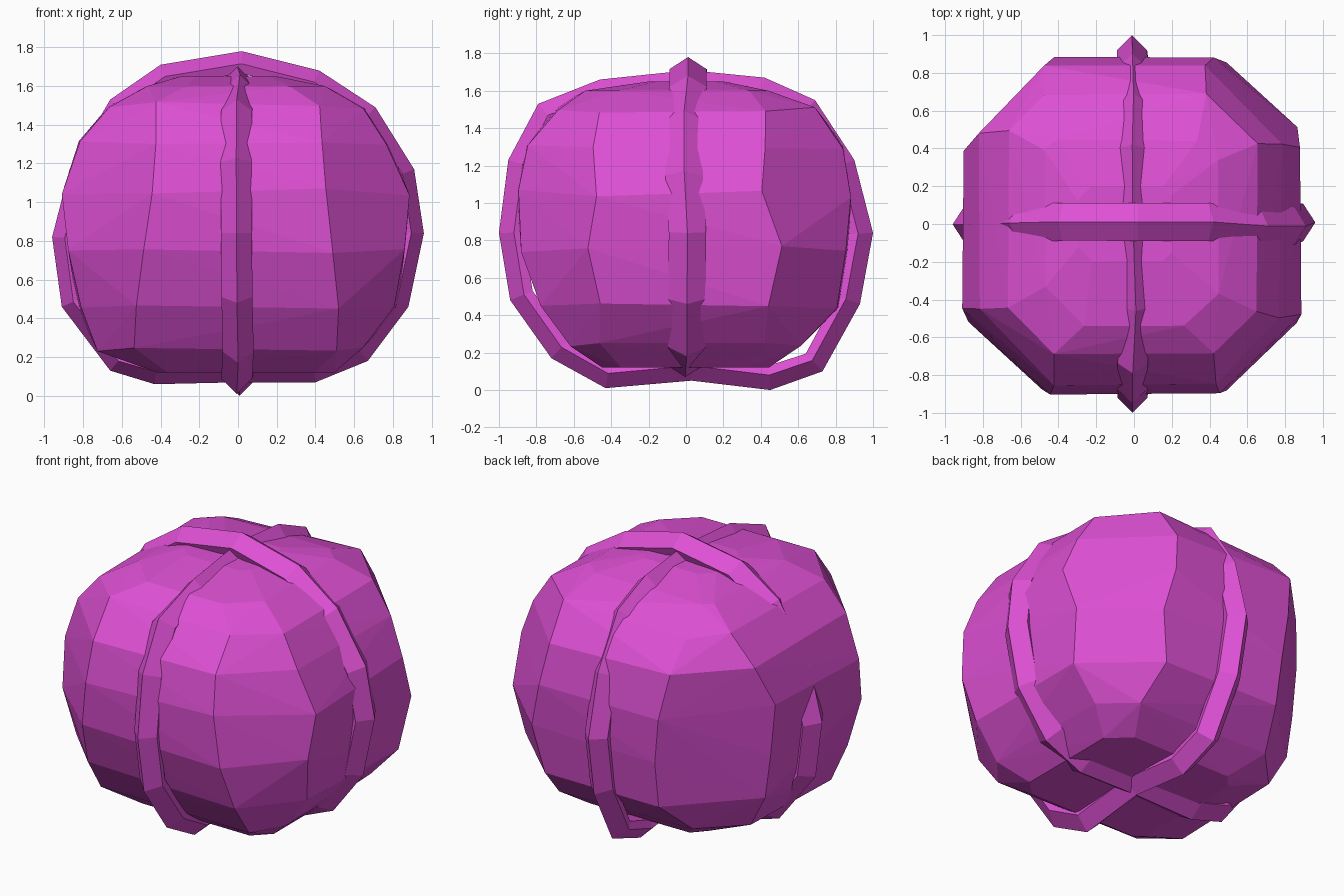
import bpy
import bmesh
import random
from math import sqrt
from mathutils import Vector

cube = bpy.data.objects.get("Cube")
if cube:
    bpy.data.objects.remove(cube, do_unlink=True)

magenta = bpy.data.materials.new("magenta")
magenta.use_nodes = True
colour = (0.73, 0.08, 0.66, 1)
magenta.diffuse_color = colour
magenta.node_tree.nodes["Principled BSDF"].inputs["Base Color"].default_value = colour


def finish(bm, name):
    """Turn a bmesh into a flat-shaded object in the scene."""
    bmesh.ops.recalc_face_normals(bm, faces=bm.faces)
    mesh = bpy.data.meshes.new(name)
    bm.to_mesh(mesh)
    bm.free()
    mesh.materials.append(magenta)
    obj = bpy.data.objects.new(name, mesh)
    bpy.context.collection.objects.link(obj)
    return obj


def outline(right, left, front, back, corners):
    """Eight-sided cross-section from its four sides and four chamfered corners."""
    front_left, back_left, back_right, front_right = (c * sqrt(2) for c in corners)
    return [(left, left - front_left), (left, back_left - left),
            (back_left - back, back), (back - back_right, back),
            (right, back_right + right), (right, -front_right - right),
            (-front_right - front, front), (front_left + front, front)]


def boulder(name, levels, seed):
    """Faceted convex rock wrapped around a stack of cross-sections."""
    rng = random.Random(seed)
    bm = bmesh.new()
    for z, *sides, corners in levels:
        for x, y in outline(*sides, corners):
            shrink = rng.uniform(0.97, 1)
            lift = rng.uniform(-0.02, 0.02) if 0.2 < z < 1.55 else 0
            bm.verts.new((x * shrink, y * shrink, z + lift))
    hull = bmesh.ops.convex_hull(bm, input=bm.verts)
    loose = {e for e in hull["geom_interior"] if isinstance(e, bmesh.types.BMVert)}
    bmesh.ops.delete(bm, geom=list(loose), context="VERTS")
    return finish(bm, name)


def band(name, path, across, half_width, shoulder, seed):
    """Closed hoop with a ridged section; path holds (horizontal, z) ridge points."""
    rng = random.Random(seed)
    along = Vector((0, 0, 1)).cross(across)
    points = [along * h + Vector((0, 0, z)) for h, z in path]
    # Section as (sideways, inward): ridge, shoulders, narrower inner face
    inner, depth = half_width * 0.8, shoulder + 0.05
    section = [(0, 0), (half_width, shoulder), (inner, depth),
               (-inner, depth), (-half_width, shoulder)]
    bm = bmesh.new()
    rings = []
    for i, p in enumerate(points):
        tangent = (points[(i + 1) % len(points)] - points[i - 1]).normalized()
        inward = tangent.cross(across).normalized()
        if inward.dot(Vector((0, 0, 0.87)) - p) < 0:
            inward = -inward
        shift = rng.uniform(-0.012, 0.012)
        rings.append([bm.verts.new(p + across * (s + shift) + inward * d)
                      for s, d in section])
    count = len(section)
    for i, ring in enumerate(rings):
        after = rings[(i + 1) % len(rings)]
        for j in range(count):
            k = (j + 1) % count
            bm.faces.new((ring[j], ring[k], after[k], after[j]))
    return finish(bm, name)


# Body: height, right, left, front, back, then corner reach
# (front left, back left, back right, front right)
boulder("body", [
    (0.12, -0.42, 0.5, -0.45, 0.45, (0.6, 0.58, 0.56, 0.58)),
    (0.24, -0.73, 0.66, -0.62, 0.62, (0.8, 0.77, 0.78, 0.82)),
    (0.45, -0.83, 0.83, -0.78, 0.83, (0.92, 0.9, 0.86, 0.93)),
    (0.75, -0.88, 0.87, -0.9, 0.88, (0.99, 0.98, 0.9, 0.99)),
    (1.05, -0.92, 0.9, -0.92, 0.89, (0.98, 0.93, 0.93, 0.97)),
    (1.3, -0.83, 0.79, -0.86, 0.84, (0.92, 0.86, 0.93, 0.91)),
    (1.5, -0.68, 0.66, -0.7, 0.7, (0.8, 0.77, 0.84, 0.8)),
    (1.6, -0.48, 0.45, -0.55, 0.45, (0.58, 0.56, 0.62, 0.58)),
    (1.65, -0.3, 0.2, -0.2, 0.2, (0.25, 0.25, 0.3, 0.3)),
], 6)

# Hoop running side to side over the top
side_path = [(0.02, 1.78), (0.42, 1.68), (0.71, 1.49), (0.91, 1.17),
             (0.96, 0.84), (0.88, 0.46), (0.67, 0.18), (0.4, 0.07),
             (0, 0.07), (-0.43, 0.06), (-0.66, 0.13), (-0.91, 0.46),
             (-0.96, 0.82), (-0.87, 1.17), (-0.66, 1.53), (-0.4, 1.71)]
# The path runs along -x for this hoop, so flip it
band("side_to_side_band", [(-h, z) for h, z in side_path],
     Vector((0, 1, 0)), 0.1, 0.065, 2)

# Hoop running front to back
front_path = [(0.02, 1.71), (0.42, 1.67), (0.69, 1.55), (0.9, 1.23),
              (1, 0.84), (0.93, 0.46), (0.73, 0.1), (0.45, 0),
              (0.03, 0.05), (-0.43, 0.01), (-0.72, 0.17), (-0.94, 0.48),
              (-1, 0.84), (-0.95, 1.23), (-0.79, 1.53), (-0.46, 1.66)]
band("front_to_back_band", front_path, Vector((1, 0, 0)), 0.08, 0.08, 4)
